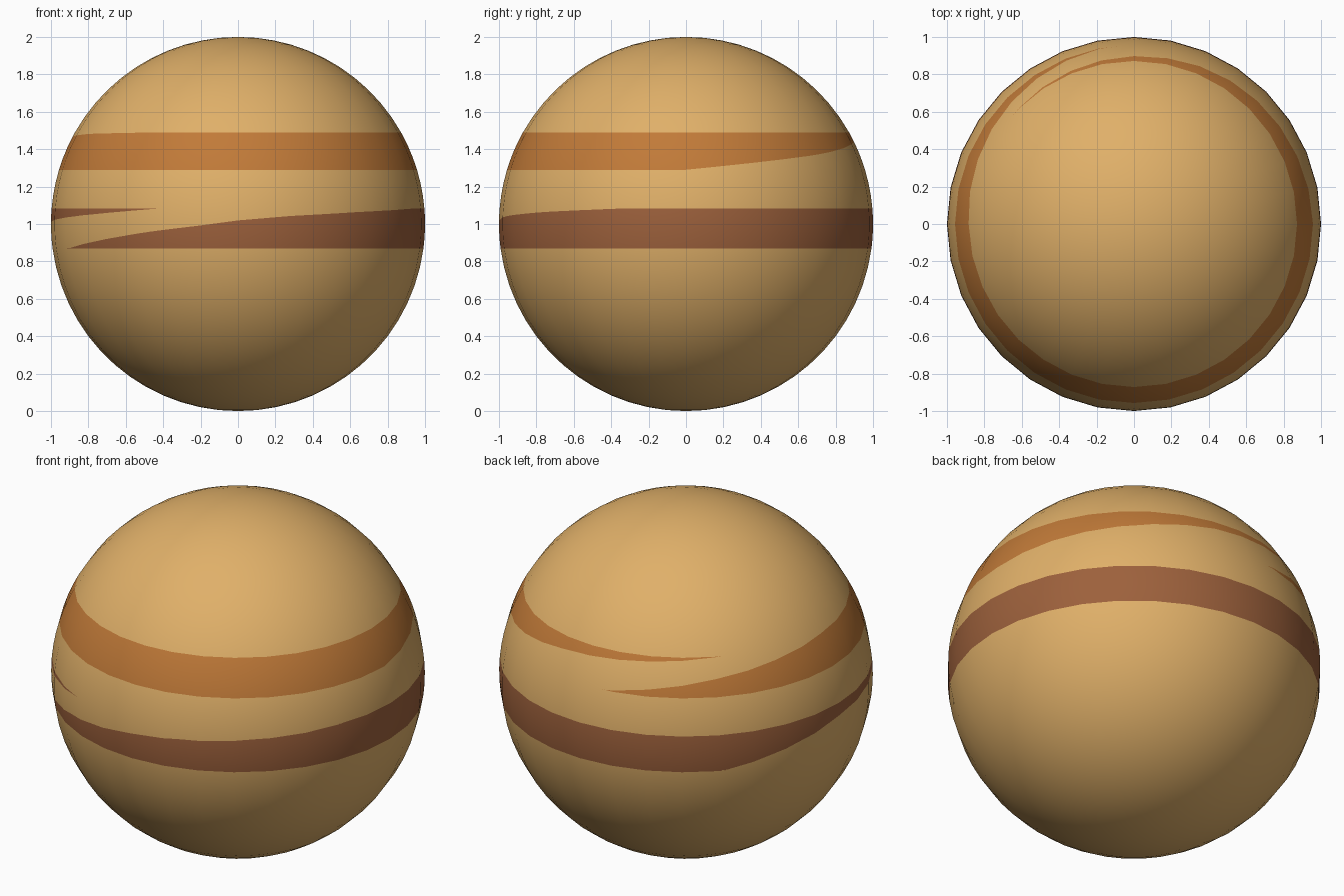
import bpy
import bmesh
import math
from mathutils import Vector

if "Cube" in bpy.data.objects:
    bpy.data.objects.remove(bpy.data.objects["Cube"])

SIDES = 32        # flat sides seen from the top
SUB = 4           # extra columns per side, for crisp stripe edges
COLS = SIDES * SUB

# Stripes: bottom, top, and (azimuth, fraction of height) curves.
# Colour fills below the "rise" curve and above the "fall" curve,
# so each stripe ends in two overlapping tapered tails.
STRIPES = [
    dict(lo=0.87, hi=1.083,
         rise=[(137, 0), (204, 0), (241, .41), (258, .57), (270, .70),
               (286, .81), (310, .91), (340, 1), (497, 0)],
         fall=[(137, 0), (160, .37), (180, .66), (222, .87), (245, 1),
               (340, 1), (497, 0)]),
    dict(lo=1.29, hi=1.49,
         rise=[(0, 0), (98, 0), (135, .46), (158, .70), (180, .885),
               (205, .96), (240, 1), (360, 0)],
         fall=[(0, 0), (30, .25), (51, .42), (80, .70), (110, .86),
               (138, 1), (240, 1), (360, 0)]),
]


def sample(curve, az):
    if az < curve[0][0]:
        az += 360
    for (a0, v0), (a1, v1) in zip(curve, curve[1:]):
        if a0 <= az <= a1:
            return v0 + (v1 - v0) * (az - a0) / (a1 - a0)
    return curve[-1][1]


def latitude(z):
    return math.asin(max(-1.0, min(1.0, z - 1)))


def column(az):
    """Latitudes from bottom to top, with the material of each step."""
    keys, mats, steps = [0.0], [], []
    for i, s in enumerate(STRIPES):
        h = s["hi"] - s["lo"]
        keys += [s["lo"], s["lo"] + h * sample(s["rise"], az),
                 s["lo"] + h * sample(s["fall"], az), s["hi"]]
        mats += [0, i + 1, 0, i + 1]
        steps += [14 if i == 0 else 3, 3, 3, 3]
    keys.append(2.0)
    mats.append(0)
    steps.append(11)
    lats, slots = [latitude(0)], []
    for z0, z1, m, n in zip(keys, keys[1:], mats, steps):
        a, b = latitude(z0), latitude(z1)
        for k in range(1, n + 1):
            lats.append(a + (b - a) * k / n)
            slots.append(m)
    return lats, slots


def material(name, rgb):
    m = bpy.data.materials.new(name)
    m.diffuse_color = (*rgb, 1)
    m.use_nodes = True
    m.node_tree.nodes["Principled BSDF"].inputs["Base Color"].default_value = m.diffuse_color
    return m


# Ball built as a grid of columns, 32-sided in plan
bm = bmesh.new()
grid, slots = [], []
half = math.pi / SIDES
for c in range(COLS):
    az = 2 * math.pi * c / COLS
    off = (c % SUB) * 2 * half / SUB - half
    flat = math.cos(half) / math.cos(off)
    lats, slots = column(math.degrees(az))
    grid.append([bm.verts.new((math.cos(t) * flat * math.cos(az),
                               math.cos(t) * flat * math.sin(az),
                               1 + math.sin(t))) for t in lats])
for c in range(COLS):
    left, right = grid[c], grid[(c + 1) % COLS]
    for r, slot in enumerate(slots):
        f = bm.faces.new((left[r], right[r], right[r + 1], left[r + 1]))
        f.material_index = slot
        f.smooth = True
# Close the poles and remove the empty steps
bmesh.ops.remove_doubles(bm, verts=bm.verts, dist=1e-5)

mesh = bpy.data.meshes.new("banded_ball")
bm.to_mesh(mesh)
bm.free()
for name, rgb in (("sand", (.745, .434, .141)),
                  ("dark_brown", (.337, .119, .045)),
                  ("orange_brown", (.533, .195, .040))):
    mesh.materials.append(material(name, rgb))
# Round shading across the flat sides
mesh.normals_split_custom_set_from_vertices(
    [(v.co - Vector((0, 0, 1))).normalized() for v in mesh.vertices])

ball = bpy.data.objects.new("banded_ball", mesh)
bpy.context.collection.objects.link(ball)
